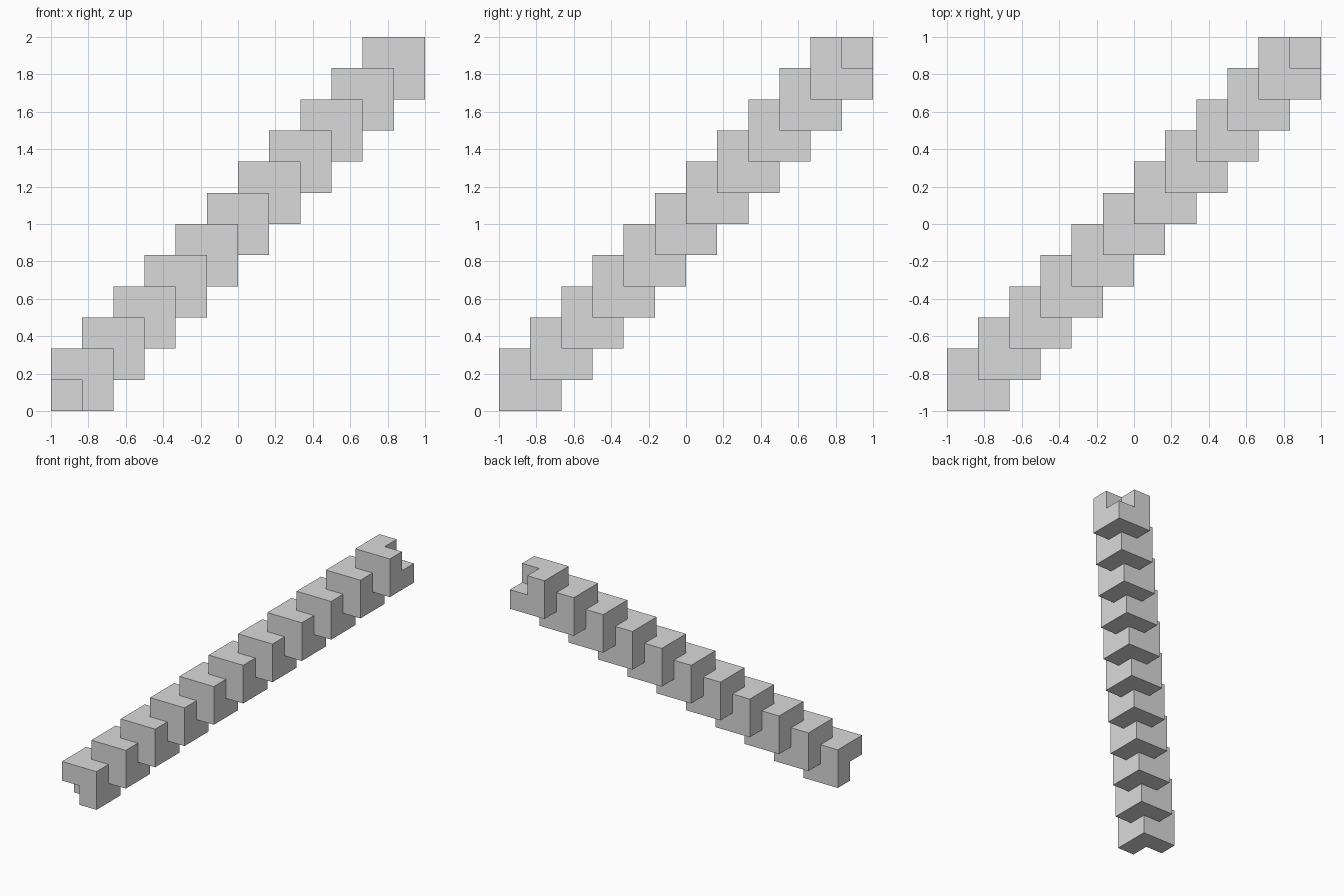
import bpy, bmesh
from mathutils import Vector

if "Cube" in bpy.data.objects:
    bpy.data.objects.remove(bpy.data.objects["Cube"])

COUNT = 11                 # overlapping cubes along the diagonal
H = 2 / (COUNT + 1)        # half a cube edge = one step

grey = bpy.data.materials.new("light_grey")
grey.diffuse_color = (0.7, 0.7, 0.7, 1)
grey.use_nodes = True
grey.node_tree.nodes["Principled BSDF"].inputs["Base Color"].default_value = grey.diffuse_color

# Cells filled by the cubes, each cube 2 x 2 x 2 cells and one step along
cells = {(i + a, i + b, i + c) for i in range(COUNT)
         for a in (0, 1) for b in (0, 1) for c in (0, 1)}
# Notch the outer corner at both ends
cells -= {(0, 0, 0), (COUNT, COUNT, COUNT)}

# Outer skin: one quad wherever a cell has no neighbour
bm = bmesh.new()
origin = Vector((-1, -1, 0))
for cell in cells:
    for axis in range(3):
        for side in (0, 1):
            near = list(cell)
            near[axis] += 2 * side - 1
            if tuple(near) in cells:
                continue
            ring = []
            for u, v in ((0, 0), (1, 0), (1, 1), (0, 1)):
                p = Vector(cell)
                p[axis] += side
                p[(axis + 1) % 3] += u
                p[(axis + 2) % 3] += v
                ring.append(bm.verts.new(origin + p * H))
            bm.faces.new(ring if side else ring[::-1])

# Join the quads and merge flat areas into clean faces
bmesh.ops.remove_doubles(bm, verts=bm.verts[:], dist=1e-4)
bmesh.ops.dissolve_limit(bm, angle_limit=0.01, verts=bm.verts[:], edges=bm.edges[:])

mesh = bpy.data.meshes.new("stepped_cube_bar")
bm.to_mesh(mesh)
bm.free()
mesh.materials.append(grey)
bar = bpy.data.objects.new("stepped_cube_bar", mesh)
bpy.context.collection.objects.link(bar)
